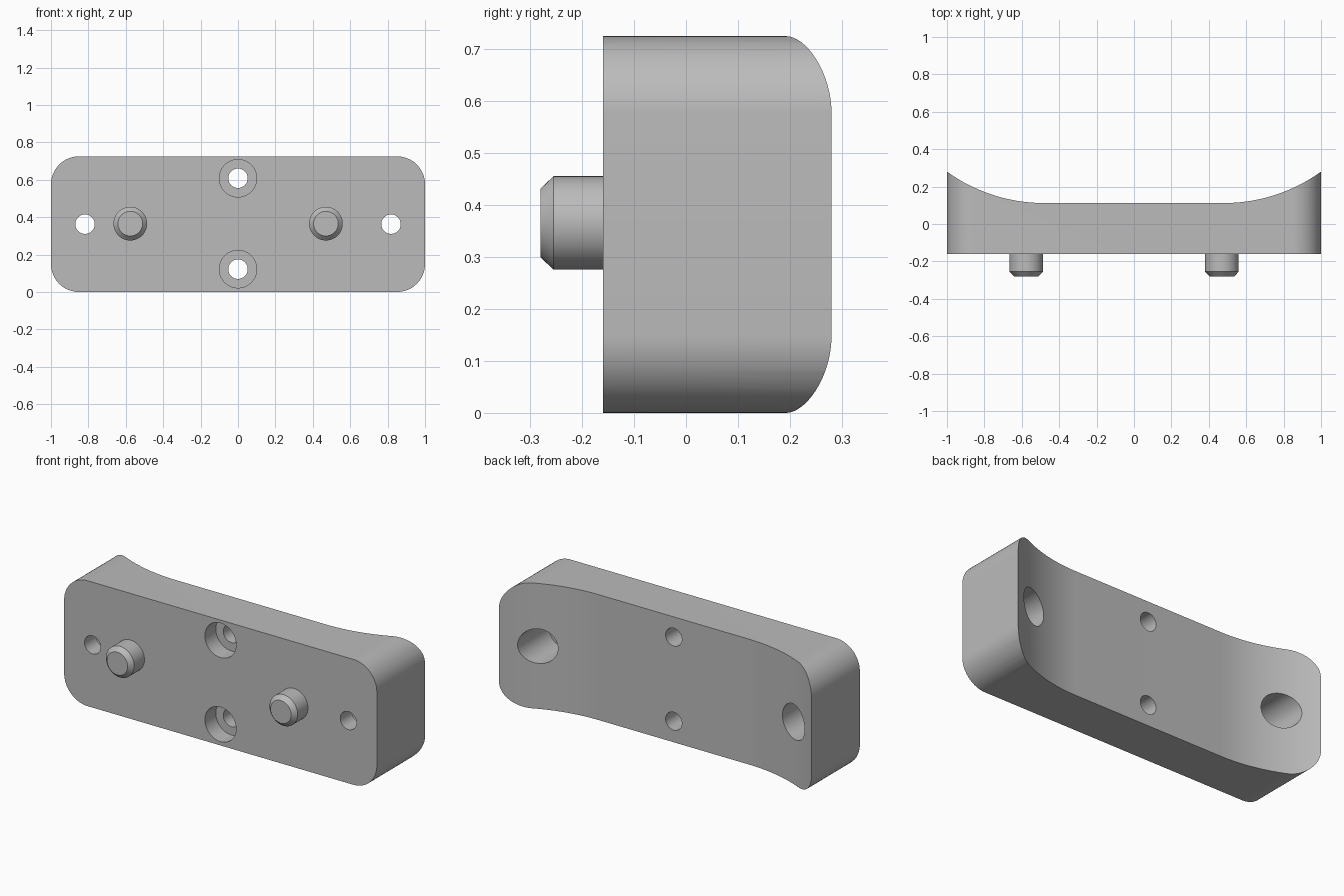
import bpy, bmesh
from math import sin, cos, pi, radians, asin, sqrt
from mathutils import Matrix

if "Cube" in bpy.data.objects:
    bpy.data.objects.remove(bpy.data.objects["Cube"], do_unlink=True)

HEIGHT, CORNER = 0.725, 0.15
FRONT, FLAT_BACK, TIP = -0.16, 0.112, 0.28
BEND_X = 0.48                      # where the flat back starts to curve
MID = HEIGHT / 2

grey = bpy.data.materials.new("plain grey")
grey.use_nodes = True
grey.diffuse_color = (0.5, 0.5, 0.5, 1)
grey.node_tree.nodes["Principled BSDF"].inputs["Base Color"].default_value = (0.5, 0.5, 0.5, 1)


def make_object(name, bm):
    bmesh.ops.recalc_face_normals(bm, faces=bm.faces)
    mesh = bpy.data.meshes.new(name)
    bm.to_mesh(mesh)
    bm.free()
    mesh.materials.append(grey)
    obj = bpy.data.objects.new(name, mesh)
    bpy.context.collection.objects.link(obj)
    return obj


def prism(name, points, offset):
    """Extrude a closed outline along an offset."""
    bm = bmesh.new()
    face = bm.faces.new([bm.verts.new(p) for p in points])
    side = bmesh.ops.extrude_face_region(bm, geom=[face])["geom"]
    bmesh.ops.translate(bm, vec=offset, verts=[v for v in side if isinstance(v, bmesh.types.BMVert)])
    return make_object(name, bm)


def lathe(name, x, z, rings, segments=48):
    """Capped turned part along y, from (radius, y) rings."""
    bm = bmesh.new()
    loops = [[bm.verts.new((x + r * cos(2 * pi * i / segments), y, z + r * sin(2 * pi * i / segments)))
              for i in range(segments)] for r, y in rings]
    for a, b in zip(loops, loops[1:]):
        for i in range(segments):
            j = (i + 1) % segments
            bm.faces.new((a[i], a[j], b[j], b[i]))
    bm.faces.new(loops[0])
    bm.faces.new(loops[-1])
    return make_object(name, bm)


def smooth(obj):
    bpy.ops.object.select_all(action='DESELECT')
    obj.select_set(True)
    bpy.context.view_layer.objects.active = obj
    bpy.ops.object.shade_smooth_by_angle(angle=radians(25))


# Rounded block
outline = []
for k, (sx, sz) in enumerate([(1, 1), (-1, 1), (-1, -1), (1, -1)]):
    for i in range(17):
        a = (k + i / 16) * pi / 2
        outline.append((sx * (1 - CORNER) + CORNER * cos(a), FRONT,
                        MID + sz * (MID - CORNER) + CORNER * sin(a)))
body = prism("mounting_block", outline, (0, TIP + 0.1 - FRONT, 0))

# Cutter for the scooped back: flat centre with an arc rising to each end
run, rise = 1 - BEND_X, TIP - FLAT_BACK
radius = (run ** 2 + rise ** 2) / (2 * rise)
sweep = asin((run + 0.03) / radius)
arc = [(BEND_X + radius * sin(sweep * i / 20), FLAT_BACK + radius * (1 - cos(sweep * i / 20)))
       for i in range(21)]
end_x = arc[-1][0]
scoop = [(-x, y) for x, y in reversed(arc)] + arc + [(end_x, 0.6), (-end_x, 0.6)]
cutters = [prism("back_scoop_cutter", [(x, y, -0.1) for x, y in scoop], (0, 0, HEIGHT + 0.2))]

# Stepped screw holes: middle pair sunk from the front, end pair from the back
for z in (0.122, HEIGHT - 0.117):
    cutters.append(lathe("front_screw_cutter", 0, z,
                         [(0.1, -0.3), (0.1, -0.06), (0.052, -0.06), (0.052, 0.5)]))
for x in (-0.818, 0.818):
    cutters.append(lathe("end_screw_cutter", x, MID,
                         [(0.052, -0.3), (0.052, -0.055), (0.1, -0.055), (0.1, 0.5)]))

for cutter in cutters:
    cutter.hide_render = True
    mod = body.modifiers.new(cutter.name, 'BOOLEAN')
    mod.operation, mod.solver, mod.object = 'DIFFERENCE', 'EXACT', cutter
graph = bpy.context.evaluated_depsgraph_get()
cut_mesh = bpy.data.meshes.new_from_object(body.evaluated_get(graph))
body.modifiers.clear()
body.data = cut_mesh
for cutter in cutters:
    bpy.data.objects.remove(cutter, do_unlink=True)
smooth(body)

# Chamfered locating pegs on the front
for name, x in (("right_peg", -0.576), ("left_peg", 0.47)):
    smooth(lathe(name, x, MID + 0.003, [(0.066, -0.28), (0.09, -0.255), (0.09, FRONT + 0.01)]))
